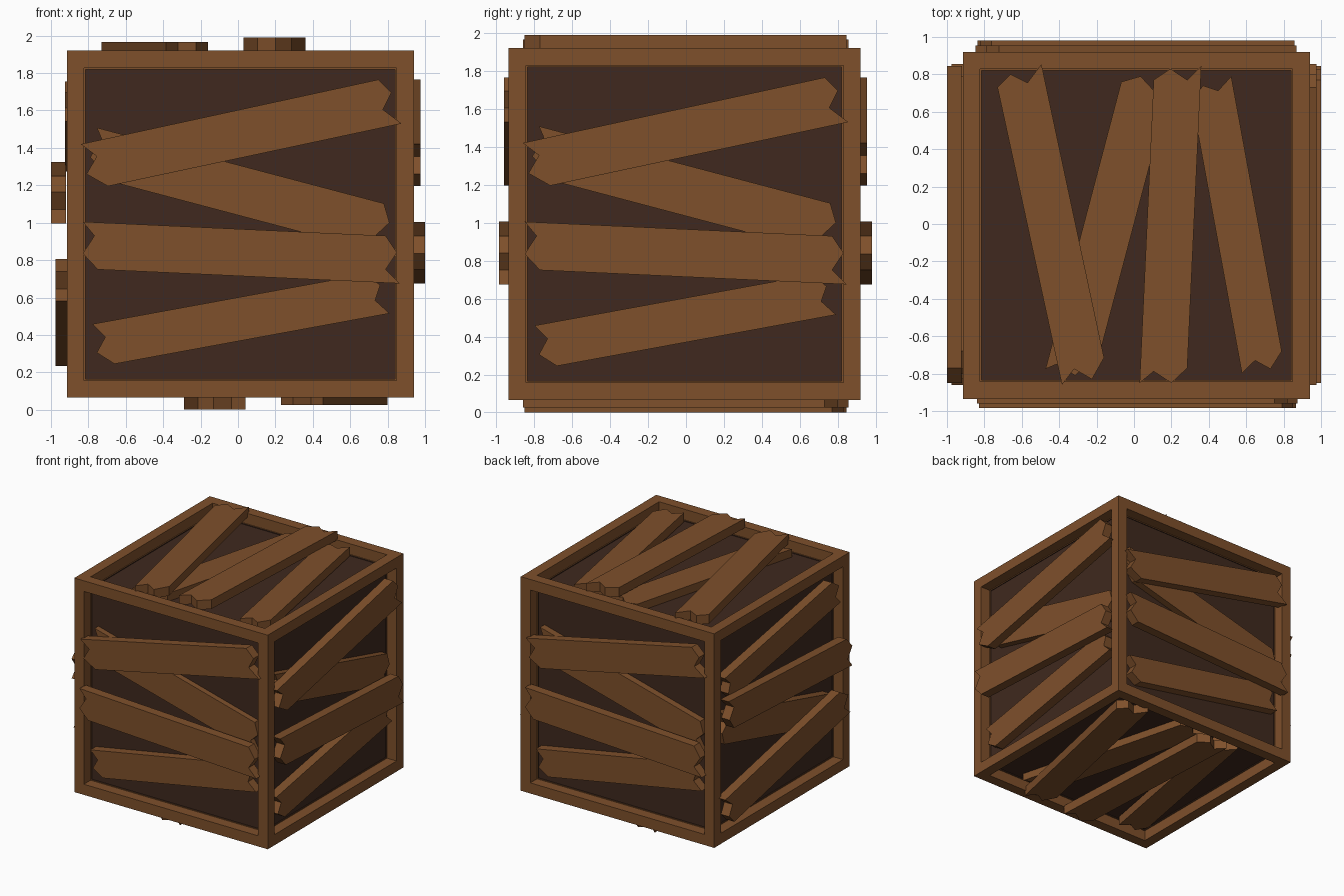
import bpy, bmesh
from mathutils import Vector, Matrix

if "Cube" in bpy.data.objects:
    bpy.data.objects.remove(bpy.data.objects["Cube"])


def material(name, rgb):
    m = bpy.data.materials.new(name)
    m.diffuse_color = (*rgb, 1)
    m.use_nodes = True
    m.node_tree.nodes["Principled BSDF"].inputs["Base Color"].default_value = m.diffuse_color
    return m


WOOD = material("brown_wood", (0.21, 0.08, 0.024))
DARK = material("dark_wood", (0.05, 0.022, 0.013))


def finish(bm, name, mats):
    me = bpy.data.meshes.new(name)
    bmesh.ops.recalc_face_normals(bm, faces=bm.faces)
    bm.to_mesh(me)
    bm.free()
    for m in mats:
        me.materials.append(m)
    ob = bpy.data.objects.new(name, me)
    bpy.context.collection.objects.link(ob)
    return ob


# Crate body: a cube whose six faces are inset and sunk to leave a raised frame
bm = bmesh.new()
bmesh.ops.create_cube(bm, size=1.855, matrix=Matrix.Translation((0.0125, -0.007, 0.9925)))
panels = list(bm.faces)
bmesh.ops.inset_individual(bm, faces=panels, thickness=0.13)
bmesh.ops.inset_individual(bm, faces=panels, thickness=0.0, depth=-0.10)
for f in panels:
    f.material_index = 1
finish(bm, "crate_frame", [WOOD, DARK])

# Broken planks: outlines as (across, up) on the front face, and drop below the top layer
THICK = 0.08
PLANKS = {
    "upper_plank": (0.025, [(-0.84, 1.42), (-0.755, 1.355), (-0.81, 1.26), (-0.695, 1.195),
                            (0.875, 1.53), (0.775, 1.605), (0.82, 1.695), (0.75, 1.765)]),
    "middle_plank": (0.0, [(-0.83, 1.005), (-0.768, 0.93), (-0.83, 0.835), (-0.75, 0.75),
                           (0.865, 0.675), (0.79, 0.75), (0.85, 0.84), (0.79, 0.93)]),
    "crossing_plank": (0.10, [(-0.755, 1.508), (-0.73, 1.45), (-0.79, 1.35), (-0.68, 1.22),
                              (0.80, 0.828), (0.74, 0.935), (0.81, 1.0), (0.78, 1.103)]),
    "lower_plank": (0.075, [(-0.778, 0.458), (-0.71, 0.388), (-0.755, 0.305), (-0.66, 0.245),
                            (0.81, 0.515), (0.733, 0.585), (0.76, 0.665), (0.69, 0.727)]),
}

# Each side: pattern origin on its outermost plane, across direction, up direction
SIDES = {
    "front": ((0.015, -0.985, 1.0), (1, 0, 0), (0, 0, 1)),
    "back": ((0.0125, 0.98, 1.0), (-1, 0, 0), (0, 0, 1)),
    "right": ((1.0, -0.005, 1.0), (0, 1, 0), (0, 0, 1)),
    "left": ((-1.0, -0.005, 1.0), (0, 1, 0), (0, 0, -1)),
    "top": ((0.035, -0.005, 1.99), (0, 1, 0), (-1, 0, 0)),
    "bottom": ((0.035, -0.005, 0.0), (0, 1, 0), (1, 0, 0)),
}

for side, (origin, across, up) in SIDES.items():
    o, u, v = Vector(origin), Vector(across), Vector(up)
    n = u.cross(v)
    for name, (drop, outline) in PLANKS.items():
        bm = bmesh.new()
        face = bm.faces.new([bm.verts.new(o + u * (a - 0.015) + v * (b - 1.0) - n * drop)
                             for a, b in outline])
        ext = bmesh.ops.extrude_face_region(bm, geom=[face], use_keep_orig=True)
        new = [g for g in ext["geom"] if isinstance(g, bmesh.types.BMVert)]
        bmesh.ops.translate(bm, verts=new, vec=-n * THICK)
        finish(bm, side + "_" + name, [WOOD])
